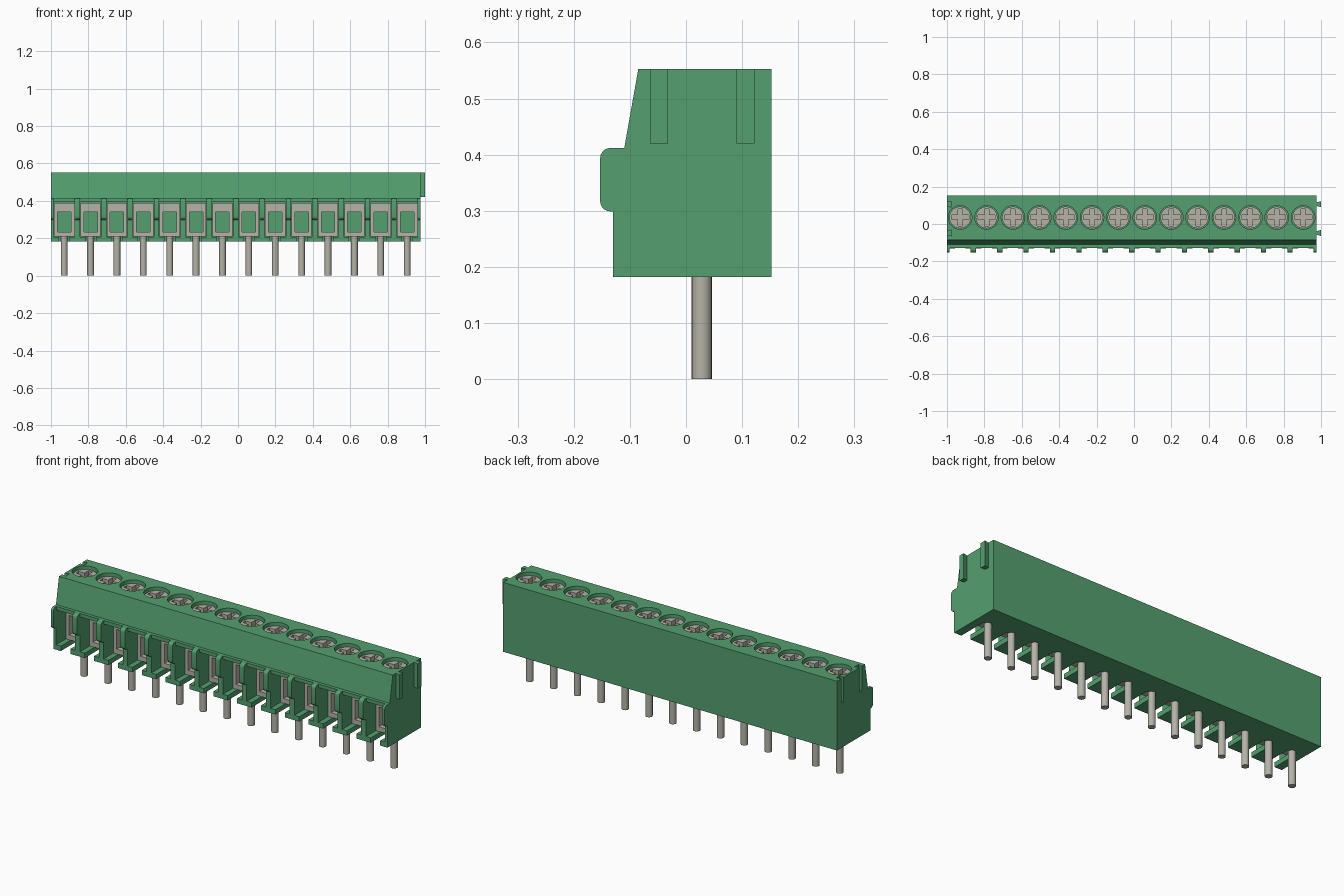
import bpy, bmesh, math
from mathutils import Vector

if "Cube" in bpy.data.objects:
    bpy.data.objects.remove(bpy.data.objects["Cube"])


def material(name, rgb):
    m = bpy.data.materials.new(name)
    m.use_nodes = True
    m.diffuse_color = (*rgb, 1)
    m.node_tree.nodes["Principled BSDF"].inputs["Base Color"].default_value = (*rgb, 1)
    return m


GREEN = material("green plastic", (0.09, 0.35, 0.16))
METAL = material("grey metal", (0.46, 0.45, 0.39))

POLES = 14
LEFT, RIGHT = -1.0, 0.975
PITCH = (RIGHT - LEFT) / POLES
CENTRES = [LEFT + PITCH * (i + 0.5) for i in range(POLES)]
BOTTOM, TOP, BACK = 0.182, 0.553, 0.152
SCREW_Y, PIN_Y, WALL_Y = 0.035, 0.028, 0.0


def prism(bm, points, axis, lo, hi):
    """Extrude a 2D outline along x (points are y,z) or along z (points are x,y)."""
    def place(p, h):
        return Vector((h, *p)) if axis == "x" else Vector((*p, h))
    a = [bm.verts.new(place(p, lo)) for p in points]
    b = [bm.verts.new(place(p, hi)) for p in points]
    faces = [bm.faces.new(a), bm.faces.new(b)]
    for i in range(len(a)):
        j = (i + 1) % len(a)
        faces.append(bm.faces.new((a[i], a[j], b[j], b[i])))
    bmesh.ops.recalc_face_normals(bm, faces=faces)


def box(bm, x0, x1, y0, y1, z0, z1):
    prism(bm, [(x0, y0), (x1, y0), (x1, y1), (x0, y1)], "z", z0, z1)


def arc(cx, cy, r, start, end, n):
    steps = [math.radians(start + (end - start) * i / n) for i in range(n + 1)]
    return [(cx + r * math.cos(t), cy + r * math.sin(t)) for t in steps]


def circle(cx, cy, r, n=32):
    return arc(cx, cy, r, 0, 360, n)[:-1]


def finish(name, bm, mat, smooth=False):
    me = bpy.data.meshes.new(name)
    bm.to_mesh(me)
    bm.free()
    me.materials.append(mat)
    ob = bpy.data.objects.new(name, me)
    bpy.context.collection.objects.link(ob)
    if smooth:
        shade(ob)
    return ob


def shade(ob):
    bpy.ops.object.select_all(action="DESELECT")
    ob.select_set(True)
    bpy.context.view_layer.objects.active = ob
    bpy.ops.object.shade_smooth_by_angle(angle=math.radians(30))


def cut(ob, cutter):
    """Subtract the cutter, apply the result and remove the cutter."""
    mod = ob.modifiers.new("cut", "BOOLEAN")
    mod.operation, mod.solver, mod.object = "DIFFERENCE", "EXACT", cutter
    cutter.hide_render = True
    bpy.context.view_layer.update()
    deps = bpy.context.evaluated_depsgraph_get()
    me = bpy.data.meshes.new_from_object(ob.evaluated_get(deps))
    ob.modifiers.clear()
    ob.data = me
    bpy.data.objects.remove(cutter)


def dovetail(x, y):
    """Outline of a side key, wider on the outside."""
    return [(x - 0.002, y - 0.009), (x + 0.025, y - 0.016),
            (x + 0.025, y + 0.016), (x - 0.002, y + 0.009)]


# Housing: constant section with a sloped nose, open front and floor ledge
bm = bmesh.new()
prism(bm, [(-0.13, BOTTOM), (BACK, BOTTOM), (BACK, TOP), (-0.085, TOP),
           (-0.11, 0.412), (-0.127, 0.412), (-0.127, 0.393),
           (WALL_Y, 0.393), (WALL_Y, 0.208), (-0.13, 0.208)], "x", LEFT, RIGHT)
housing = finish("housing", bm, GREEN)

# Screw wells, floor slots and side grooves
bm = bmesh.new()
for x in CENTRES:
    prism(bm, circle(x, SCREW_Y, 0.063), "z", 0.49, TOP + 0.05)
    box(bm, x - 0.028, x + 0.028, -0.2, PIN_Y, BOTTOM - 0.05, 0.212)
for y in (-0.048, 0.106):
    prism(bm, dovetail(LEFT, y), "z", 0.42, TOP + 0.05)
cut(housing, finish("housing_cutter", bm, GREEN))
shade(housing)

# Dividing ribs with rounded noses, half width at both ends
nose = (arc(-0.135, 0.394, 0.018, 90, 180, 5) + arc(-0.135, 0.317, 0.018, 180, 270, 5))
outline = [(0.01, 0.412)] + nose + [(-0.13, 0.299), (-0.13, BOTTOM), (0.01, BOTTOM)]
bm = bmesh.new()
for i in range(POLES + 1):
    x = LEFT + PITCH * i
    prism(bm, outline, "x", max(LEFT, x - 0.014), min(RIGHT, x + 0.014))
finish("dividing_ribs", bm, GREEN, True)

# Interlocking keys on the end face
bm = bmesh.new()
for y in (-0.048, 0.106):
    prism(bm, dovetail(RIGHT, y), "z", 0.42, TOP)
finish("side_keys", bm, GREEN)

# Wire clamps: rectangular frames around the wire entry
bm = bmesh.new()
for x in CENTRES:
    y0, y1 = -0.05, WALL_Y + 0.002
    for s in (-1, 1):
        a, b = sorted((x + s * 0.036, x + s * 0.054))
        box(bm, a, b, y0, y1, 0.21, 0.39)
    box(bm, x - 0.036, x + 0.036, y0, y1, 0.21, 0.235)
    box(bm, x - 0.036, x + 0.036, y0, y1, 0.34, 0.39)
finish("wire_clamps", bm, METAL)

# Solder pins
bm = bmesh.new()
for x in CENTRES:
    prism(bm, circle(x, PIN_Y, 0.018, 20), "z", 0, 0.215)
finish("solder_pins", bm, METAL, True)

# Screws with cross-shaped recesses
bm = bmesh.new()
cutter = bmesh.new()
w, r = 0.012, 0.046
quarter = [(r, -w), (r, w), (w, w)]
for x in CENTRES:
    prism(bm, circle(x, SCREW_Y, 0.058), "z", 0.488, 0.536)
    cross = []
    for k in range(4):
        c, s = round(math.cos(k * math.pi / 2)), round(math.sin(k * math.pi / 2))
        cross += [(x + c * u - s * v, SCREW_Y + s * u + c * v) for u, v in quarter]
    prism(cutter, cross, "z", 0.51, 0.6)
screws = finish("screws", bm, METAL)
cut(screws, finish("screw_cutter", cutter, METAL))
shade(screws)
